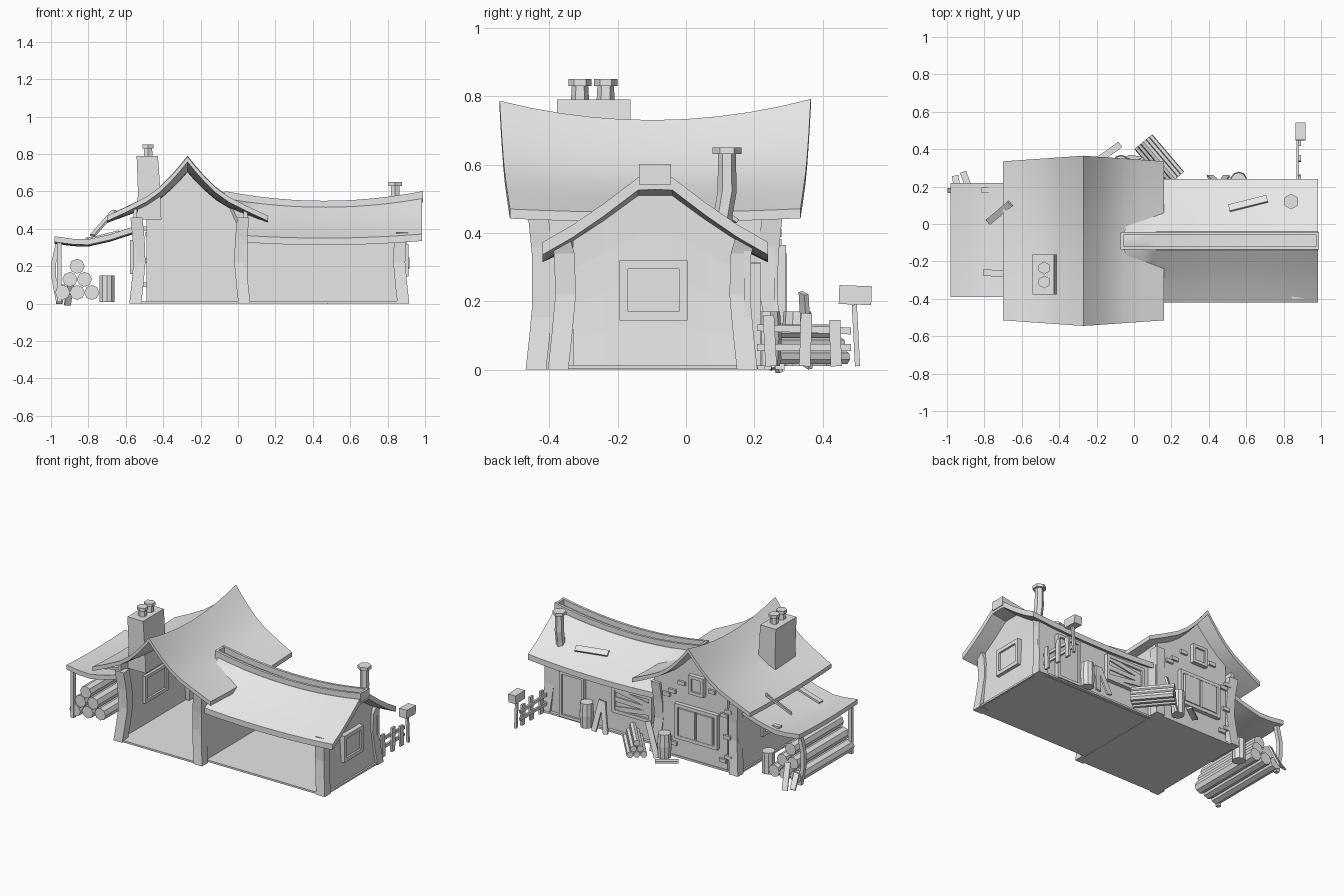
import bpy, bmesh, math, random
from mathutils import Vector, Matrix

random.seed(4)
cube = bpy.data.objects.get("Cube")
if cube:
    bpy.data.objects.remove(cube)

plaster = bpy.data.materials.new("light_grey")
plaster.use_nodes = True
plaster.diffuse_color = (0.8, 0.8, 0.8, 1)
plaster.node_tree.nodes["Principled BSDF"].inputs["Base Color"].default_value = (0.8, 0.8, 0.8, 1)


def finish(name, bm, smooth=False):
    bmesh.ops.recalc_face_normals(bm, faces=bm.faces)
    me = bpy.data.meshes.new(name)
    bm.to_mesh(me)
    bm.free()
    me.materials.append(plaster)
    ob = bpy.data.objects.new(name, me)
    bpy.context.collection.objects.link(ob)
    if smooth:
        bpy.ops.object.select_all(action='DESELECT')
        ob.select_set(True)
        bpy.context.view_layer.objects.active = ob
        bpy.ops.object.shade_smooth_by_angle(angle=math.radians(35))
    return ob


def lerp(pts, x):
    for (a, p), (b, q) in zip(pts, pts[1:]):
        if x <= b:
            return p + (q - p) * (max(x, a) - a) / (b - a)
    return pts[-1][1]


def steps(a, b, n):
    return [a + (b - a) * i / n for i in range(n + 1)]


# thick sheet: grid of f(u, v) closed against a copy shifted by off
def sheet(name, us, vs, f, off, smooth=False):
    bm = bmesh.new()
    top = [[bm.verts.new(f(u, v)) for v in vs] for u in us]
    low = [[bm.verts.new(p.co + Vector(off)) for p in row] for row in top]
    nu, nv = len(us) - 1, len(vs) - 1
    for g in (top, low):
        for i in range(nu):
            for j in range(nv):
                bm.faces.new((g[i][j], g[i + 1][j], g[i + 1][j + 1], g[i][j + 1]))
    rim = [(i, 0) for i in range(nu)] + [(nu, j) for j in range(nv)]
    rim += [(i, nv) for i in range(nu, 0, -1)] + [(0, j) for j in range(nv, 0, -1)]
    for (a, b), (c, d) in zip(rim, rim[1:] + rim[:1]):
        bm.faces.new((top[a][b], top[c][d], low[c][d], low[a][b]))
    return finish(name, bm, smooth)


def box(name, loc, size, rot=(0, 0, 0)):
    bm = bmesh.new()
    bmesh.ops.create_cube(bm, size=1)
    bmesh.ops.scale(bm, vec=size, verts=bm.verts)
    ob = finish(name, bm)
    ob.location = loc
    ob.rotation_euler = [math.radians(a) for a in rot]
    return ob


# prism swept through points, each (x, y, z, half width x, half width y)
def tower(name, pts, sides=4):
    bm = bmesh.new()
    rings = []
    for x, y, z, rx, ry in pts:
        k = math.sqrt(2) if sides == 4 else 1
        ang = [math.tau * (i + 0.5) / sides for i in range(sides)]
        rings.append([bm.verts.new((x + k * rx * math.cos(a), y + k * ry * math.sin(a), z)) for a in ang])
    for r, s in zip(rings, rings[1:]):
        for i in range(sides):
            j = (i + 1) % sides
            bm.faces.new((r[i], r[j], s[j], s[i]))
    bm.faces.new(rings[0])
    bm.faces.new(rings[-1])
    return finish(name, bm)


def log(name, a, b, r, sides=8):
    a, b = Vector(a), Vector(b)
    bm = bmesh.new()
    bmesh.ops.create_cone(bm, cap_ends=True, segments=sides, radius1=r, radius2=r, depth=(b - a).length)
    rot = (b - a).to_track_quat('Z', 'Y').to_matrix().to_4x4()
    bmesh.ops.transform(bm, matrix=Matrix.Translation((a + b) / 2) @ rot, verts=bm.verts)
    return finish(name, bm)


# framed opening; turn=0 lies in the xz plane, turn=90 in the yz plane
def window(name, c, w, h, turn=0, bar=0.022, boards=0):
    def part(n, u, z, su, sz, depth, tilt=0):
        x, y = (u, 0) if not turn else (0, u)
        box(name + n, (c[0] + x, c[1] + y, c[2] + z), (su, depth, sz), (0, tilt, turn))
    for s in (-1, 1):
        part("_jamb", s * (w - bar) / 2, 0, bar, h, 0.055)
        part("_rail", 0, s * (h - bar) / 2, w - 2 * bar, bar, 0.055)
    part("_pane", 0, 0, w - bar, h - bar, 0.03)
    for i in range(boards):
        part("_board", 0, (i + 0.5 - boards / 2) * h / (boards + 1), w - bar, 0.03, 0.045, 8 - 9 * i)


# main roof, ridge along y
MX = -0.27
main_profile = [(0, .73), (.04, .685), (.09, .635), (.15, .583), (.22, .54), (.32, .5), (.43, .46)]


def main_top(x, y):
    d = abs(x - MX)
    return lerp(main_profile, d) + 0.055 * ((y + .1) / .44) ** 2 * (1 - .8 * d / .43)


def main_roof(x, s):
    y = -.09 + s * (.425 + .03 * (1 - abs(x - MX) / .43))
    return (x, y, main_top(x, y))


xs = [MX - d for d, _ in main_profile[::-1]] + [MX + d for d, _ in main_profile[1:]]
sheet("main_roof", xs, steps(-1, 1, 10), main_roof, (0, 0, -.028), True)

# wing roof, ridge along x
WY = -0.09
wing_profile = [(0, .565), (.05, .563), (.15, .487), (.24, .425), (.33, .373)]


def wing_top(x, y):
    e = abs(y - WY)
    return lerp(wing_profile, e) - (1 - ((x - .46) / .53) ** 2) * (.052 - .09 * e)


def wing_roof(s, y):
    a = -.07 + .12 * abs(y - WY) / .33
    x = a + s * (.985 - a)
    return (x, y, wing_top(x, y))


ys = [WY - e for e, _ in wing_profile[::-1]] + [WY + e for e, _ in wing_profile[1:]]
sheet("wing_roof", steps(0, 1, 12), ys, wing_roof, (0, 0, -.037), True)
for y in (-.137, -.06):
    sheet("ridge_rail", steps(-.07, .99, 12), [y, y + .016],
          lambda x, v: (x, v, wing_top(x, WY) + .037), (0, 0, -.06))
for x in (-.065, .982):
    box("ridge_end", (x, WY - .001, wing_top(x, WY) + .007), (.016, .09, .058))

# lean-to roof
lean_profile = [(-.98, .35), (-.88, .337), (-.8, .335), (-.68, .362), (-.55, .405)]
sheet("lean_roof", [p[0] for p in lean_profile], steps(-.39, .22, 5),
      lambda x, y: (x, y, lerp(lean_profile, x) + .1 * (y + .08) ** 2), (0, 0, -.03), True)

# floors and walls; the front is left open
box("main_floor", (-.26, -.095, .006), (.62, .73, .012))
box("wing_floor", (.48, -.095, .008), (.86, .61, .012))
rows = steps(0, 1, 4)
sheet("main_back_wall", [x for x in xs if -.56 < x < .04] + [.04], rows,
      lambda x, v: (x, .265, v * (main_top(x, .26) - .015)), (0, -.02, 0))
for x, n in ((-.56, "main_outer_wall"), (.03, "main_inner_wall")):
    sheet(n, steps(-.45, .26, 6), rows,
          lambda y, v: (x, y, v * (main_top(x, y) - .015)), (.02, 0, 0))
sheet("wing_back_wall", steps(.04, .9, 10), rows,
      lambda x, v: (x, .19, v * (wing_top(x, .19) - .02)), (0, -.02, 0))
sheet("wing_end_wall", [y for y in ys if -.4 < y < .18] + [.18], rows,
      lambda y, v: (.9 - .02 * math.sin(v * 2), y, v * (wing_top(.9, y) - .02)), (-.02, 0, 0))


# flared corner posts
def corner(name, x, y, dx, dy, top):
    shape = ((0, .014), (.1, .003), (.22, -.008), (.34, -.004), (top, .008))
    tower(name, [(x + dx * o, y + dy * o, z, .032, .03) for z, o in shape])


for x, dx in ((-.535, -1), (.02, 1)):
    corner("main_front_post", x, -.425, dx, -1, .46)
    corner("main_back_post", x, .245, dx, 1, .46)
for y, dy in ((-.36, -1), (.165, 1)):
    corner("wing_post", .87, y, 1, dy, .38)

# openings
window("main_window", (-.275, .265, .25), .31, .23)
for x in (-.34, -.21):
    box("shutter", (x, .287, .25), (.115, .016, .18))
window("gable_window", (-.275, .265, .515), .11, .125, bar=.02)
window("wing_window", (.245, .19, .228), .29, .175, boards=3)
window("door", (.685, .19, .16), .18, .3, bar=.018)
window("end_window", (.885, -.095, .232), .2, .175, 90, .025)
window("side_window", (-.55, -.1, .25), .24, .18, 90)

# loose bricks on the back wall
for x, z in ((-.5, .4), (-.47, .37), (-.5, .1), (-.46, .07), (-.09, .43), (-.05, .4),
             (-.06, .12), (-.1, .09), (-.38, .5), (-.16, .5), (-.49, .23)):
    box("brick", (x, .268, z), (.05, .022, .024))

# stone chimney with two pots
tower("chimney", [(-.475, -.27, .45, .065, .105), (-.475, -.27, .6, .06, .107), (-.485, -.27, .79, .057, .108)])
for y in (-.31, -.235):
    tower("pot", [(-.48, y, z, r, r) for z, r in
                  ((.78, .027), (.83, .024), (.83, .034), (.85, .034))], 6)
# bent stove pipe
tower("stove_pipe", [(.84, y, z, r, r) for y, z, r in
                     ((.105, .38, .028), (.108, .45, .028), (.12, .52, .028), (.12, .63, .026),
                      (.12, .63, .042), (.12, .65, .042))], 6)

# loose boards on the roofs
box("wing_board", (.61, .11, .445), (.21, .04, .012), (-31, 0, 14))
box("lean_board", (-.72, .06, .43), (.2, .035, .012), (0, -41, 40))
box("lean_board", (-.72, -.265, .365), (.175, .035, .012), (0, -14, -4))
box("lean_stone", (-.79, .18, .345), (.05, .03, .02))

# lean-to posts and log stack
tower("lean_front_post", [(-.955, -.355, z, .012, .012) for z in (.01, .33)])
tower("lean_back_post", [(x, .18, z, .013, .013) for x, z in
                         ((-.96, .01), (-.985, .14), (-.985, .22), (-.96, .33))])
for row, n in enumerate((3, 2, 1)):
    for i in range(n):
        x, z = -.86 + (i - (n - 1) / 2) * .078, .06 + row * .07
        log("stacked_log", (x, -.36 + .02 * i, z), (x, .2 - .03 * row, z), .04)
log("lean_barrel", (-.7, .14, .01), (-.7, .14, .15), .042, 10)
box("lean_plank", (-.9, .24, .07), (.035, .012, .17), (25, 0, 20))
box("lean_plank", (-.95, .22, .05), (.035, .012, .12), (35, 0, 10))

# log pile, barrels and planks behind
side = Vector((.77, .63, 0))
for row in range(3):
    for i in (-1, 0, 1)[:3 - row]:
        s = side * ((i + row / 2) * .042)
        a, b = Vector((.05, .44, .035 + row * .038)), Vector((.22, .24, .035 + row * .038))
        log("firewood", a + s, b + s, .021, 7)
for n, x, y in (("main_barrel", -.07, .325), ("wing_barrel", .56, .235)):
    tower(n, [(x, y, z, r, r) for z, r in ((.01, .04), (.09, .045), (.17, .04))], 10)
box("ground_plank", (-.13, .385, .018), (.14, .035, .014), (0, 0, 35))
box("leaning_plank", (.0, .35, .115), (.035, .014, .23), (12, 15, 30))
for x, t in ((.43, 14), (.48, -8)):
    box("leaning_plank", (x, .235, .1), (.035, .012, .2), (12, t, 0))

# fence and post box
for y, h, t in ((.245, .15, 3), (.35, .155, -2), (.437, .135, 2)):
    box("fence_post", (.885, y, .01 + h / 2), (.014, .033, h), (t, 0, 0))
for z, t in ((.065, 0), (.118, -2)):
    box("fence_rail", (.875, .345, z), (.012, .275, .02), (t, 0, 0))
box("post_box_pole", (.89, .497, .1), (.016, .015, .18), (3, 0, 0))
box("post_box", (.89, .495, .218), (.055, .095, .055), (-2, 0, 0))
